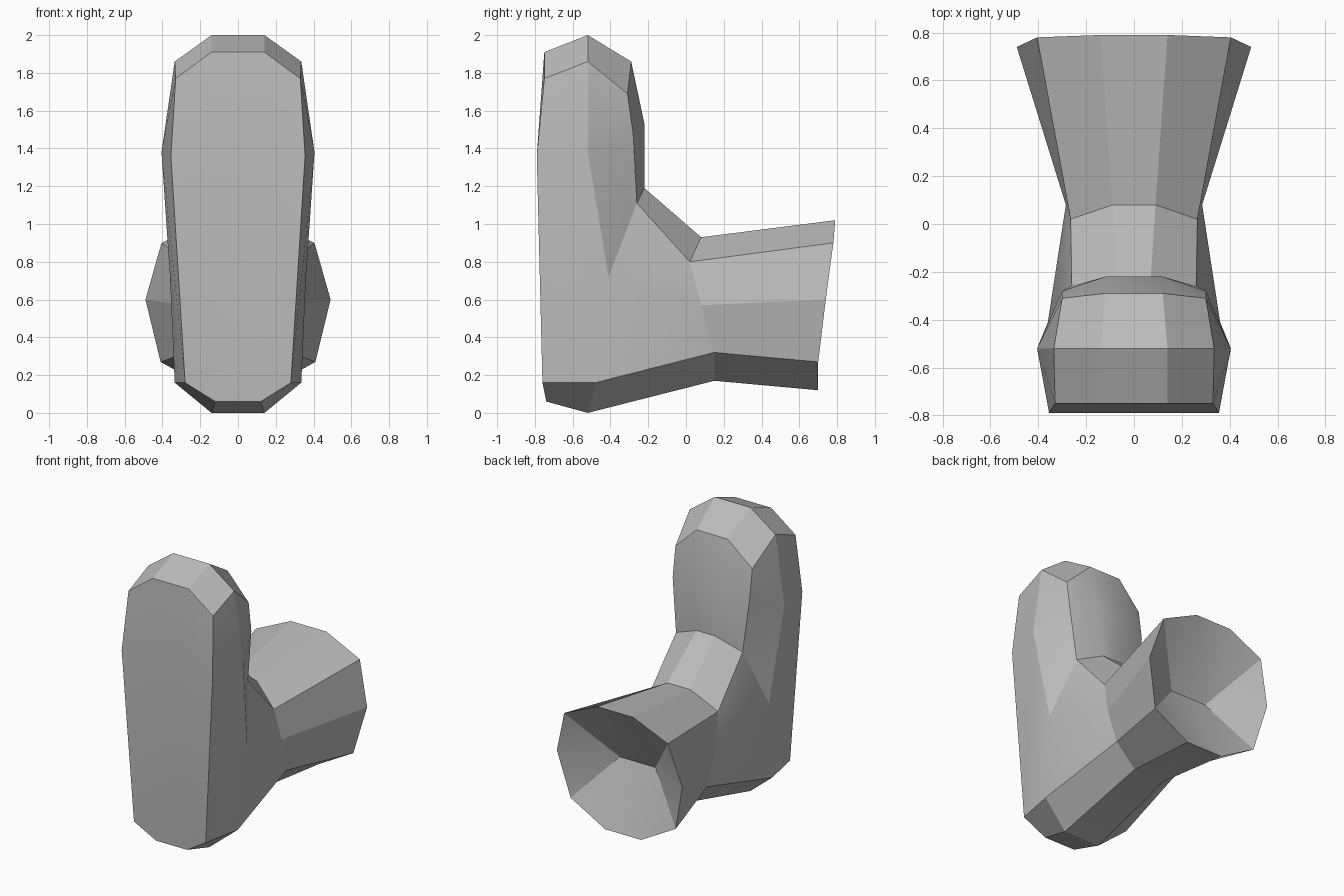
import bpy, bmesh

if "Cube" in bpy.data.objects:
    bpy.data.objects.remove(bpy.data.objects["Cube"])

# Ridge profile beside the centre line: half width, y, z
ridge = dict(
    sole_top=(.14, -.75, 1.91), toe=(.14, -.52, 2.0), tip=(.12, -.29, 1.86),
    instep=(.12, -.22, 1.53), crease=(.07, -.22, 1.19), ankle=(.09, .08, .93),
    rim_top=(.14, .79, 1.02), cup=(.14, .54, .57), rim_low=(.14, .70, .12),
    ankle_low=(.12, .15, .17), heel=(.14, -.52, 0), sole_low=(.12, -.74, .06),
    sole_mid=(.14, -.79, 1.36))

# Shoulder profile where the top and bottom turn into the sides
shoulder = dict(
    sole_top=(.33, -.75, 1.77), toe=(.335, -.52, 1.86), tip=(.30, -.31, 1.69),
    instep=(.30, -.28, 1.48), crease=(.26, -.26, 1.11), ankle=(.265, .02, .80),
    rim_top=(.405, .78, .90), rim_low=(.41, .70, .27), ankle_low=(.27, .15, .32),
    heel=(.335, -.48, .16), sole_low=(.28, -.76, .16), sole_mid=(.355, -.79, 1.36))

# Widest points on the sides
side = dict(rim=(.49, .74, .60), ankle=(.285, .08, .57),
            arch=(.36, -.41, .72), ball=(.405, -.52, 1.38))

bm = bmesh.new()


def add_points(points, sign):
    return {name: bm.verts.new((sign * x, y, z)) for name, (x, y, z) in points.items()}


ridges = []
for sign in (1, -1):
    r, s, w = (add_points(p, sign) for p in (ridge, shoulder, side))
    ridges.append(r)
    # Bevel band and sole between the ridge and the shoulder
    loop = list(shoulder)
    for a, b in zip(loop, loop[1:] + loop[:1]):
        if a != "rim_top":
            bm.faces.new((r[a], r[b], s[b], s[a]))
    # Side wall panels
    for panel in (
            (s["rim_top"], s["ankle"], w["ankle"], w["rim"]),
            (w["rim"], w["ankle"], s["ankle_low"], s["rim_low"]),
            (s["ankle"], s["crease"], w["arch"], w["ankle"]),
            (w["ankle"], w["arch"], s["heel"], s["ankle_low"]),
            (w["arch"], s["crease"], w["ball"]),
            (s["crease"], s["instep"], w["ball"]),
            (s["instep"], s["tip"], w["ball"]),
            (s["tip"], s["toe"], w["ball"]),
            (w["ball"], s["toe"], s["sole_top"], s["sole_mid"]),
            (w["ball"], s["sole_mid"], s["sole_low"], w["arch"]),
            (w["arch"], s["sole_low"], s["heel"])):
        bm.faces.new(panel)
    # Hollow opening sloping in to the cup edge
    rim = (r["rim_top"], s["rim_top"], w["rim"], s["rim_low"], r["rim_low"])
    for a, b in zip(rim, rim[1:]):
        bm.faces.new((a, b, r["cup"]))

# Centre strip all the way round, joining the two halves
left, right = ridges
loop = list(ridge)
for a, b in zip(loop, loop[1:] + loop[:1]):
    bm.faces.new((left[a], left[b], right[b], right[a]))

bmesh.ops.recalc_face_normals(bm, faces=bm.faces)
mesh = bpy.data.meshes.new("boot")
bm.to_mesh(mesh)
bm.free()
boot = bpy.data.objects.new("boot", mesh)
bpy.context.collection.objects.link(boot)

# Plain grey material
grey = bpy.data.materials.new("light_grey")
grey.use_nodes = True
grey.diffuse_color = (.5, .5, .5, 1)
grey.node_tree.nodes["Principled BSDF"].inputs["Base Color"].default_value = (.5, .5, .5, 1)
mesh.materials.append(grey)

bpy.ops.object.select_all(action="DESELECT")
boot.select_set(True)
bpy.context.view_layer.objects.active = boot
bpy.ops.object.shade_smooth_by_angle(angle=.35)
